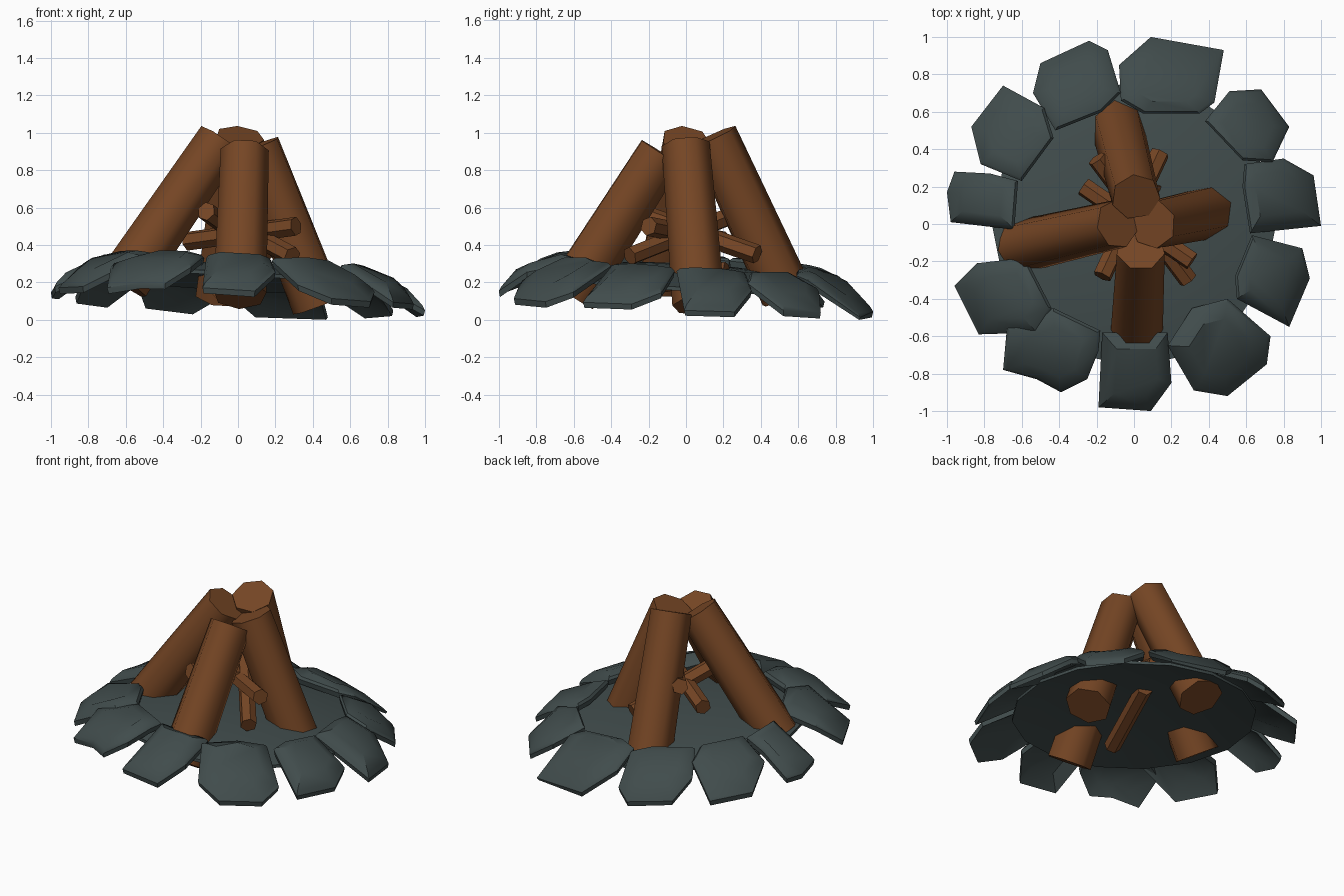
import bpy, bmesh, math
from mathutils import Vector

if "Cube" in bpy.data.objects:
    bpy.data.objects.remove(bpy.data.objects["Cube"])


def material(name, rgb):
    m = bpy.data.materials.new(name)
    m.diffuse_color = (*rgb, 1)
    m.use_nodes = True
    m.node_tree.nodes["Principled BSDF"].inputs["Base Color"].default_value = m.diffuse_color
    return m


STONE = material("slate grey", (0.052, 0.072, 0.072))
WOOD = material("bark brown", (0.18, 0.061, 0.018))


def loft(name, rings, mat, angle):
    """Skin closed rings of points, cap both ends, smooth below an angle."""
    bm = bmesh.new()
    vs = [[bm.verts.new(p) for p in r] for r in rings]
    n = len(vs[0])
    for a, b in zip(vs, vs[1:]):
        for i in range(n):
            j = (i + 1) % n
            bm.faces.new((a[i], a[j], b[j], b[i]))
    bm.faces.new(vs[0][::-1])
    bm.faces.new(vs[-1])
    bmesh.ops.recalc_face_normals(bm, faces=bm.faces)
    for f in bm.faces:
        f.smooth = True
    me = bpy.data.meshes.new(name)
    bm.to_mesh(me)
    bm.free()
    me.set_sharp_from_angle(angle=math.radians(angle))
    me.materials.append(mat)
    bpy.context.collection.objects.link(bpy.data.objects.new(name, me))


def pole(name, a, b, ra, rb, sides, turn):
    a, b = Vector(a), Vector(b)
    d = (b - a).normalized()
    u = d.cross(Vector((0, 0, 1))).normalized()
    w = d.cross(u)
    ang = [turn + 2 * math.pi * i / sides for i in range(sides)]
    rings = [[c + (u * math.cos(t) + w * math.sin(t)) * r for t in ang]
             for c, r in ((a, ra), (b, rb))]
    loft(name, rings, WOOD, 55)


# the whole hearth leans a little toward +x and +y
def lean(x, y):
    return -0.055 * x - 0.055 * y


# ash bed: a thin shallow dome, hollow below
def bed_ring(r, z):
    pts = [(r * math.cos(math.pi * i / 8), r * math.sin(math.pi * i / 8)) for i in range(16)]
    return [(x, y, z + lean(x, y)) for x, y in pts]


DOME = [(0.12, 0.295), (0.38, 0.28), (0.6, 0.25), (0.76, 0.215)]
loft("ash_bed", [bed_ring(r, z - 0.02) for r, z in DOME] +
     [bed_ring(r, z) for r, z in reversed(DOME)], STONE, 30)

# radial height profile shared by the stones
PROFILE = [(0.0, 0.25), (0.45, 0.26), (0.55, 0.29), (0.65, 0.305), (0.78, 0.28),
           (0.88, 0.225), (1.0, 0.115), (1.1, 0.085)]


def height(x, y):
    r = math.hypot(x, y)
    for (r0, z0), (r1, z1) in zip(PROFILE, PROFILE[1:]):
        if r <= r1:
            return z0 + (z1 - z0) * (r - r0) / (r1 - r0) + lean(x, y)
    return PROFILE[-1][1] + lean(x, y)


# curved slab stones, as outlines seen from above
STONES = [
    [(-.08, .85), (.09, 1.0), (.48, .93), (.43, .65), (.35, .59), (.05, .59), (-.07, .66)],
    [(-.54, .70), (-.50, .86), (-.24, .98), (-.14, .93), (-.07, .70), (-.17, .60), (-.42, .50)],
    [(-.87, .52), (-.70, .74), (-.48, .62), (-.43, .46), (-.60, .23), (-.82, .32)],
    [(-1.0, .17), (-.96, .28), (-.77, .27), (-.62, .23), (-.64, -.03), (-.98, .01)],
    [(-.96, -.33), (-.84, -.21), (-.58, -.18), (-.44, -.45), (-.52, -.58), (-.83, -.59)],
    [(-.70, -.78), (-.68, -.56), (-.43, -.45), (-.18, -.57), (-.19, -.68), (-.25, -.83), (-.39, -.90), (-.52, -.83)],
    [(-.17, -.58), (.18, -.58), (.20, -.85), (.09, -1.0), (-.19, -.98)],
    [(.18, -.65), (.31, -.45), (.50, -.40), (.73, -.60), (.71, -.75), (.50, -.92), (.32, -.89)],
    [(.63, -.06), (.90, -.13), (.94, -.29), (.83, -.55), (.55, -.40), (.54, -.28)],
    [(.59, .32), (.80, .35), (.96, .26), (1.0, -.01), (.62, -.05), (.58, .20)],
    [(.38, .55), (.51, .71), (.68, .72), (.83, .52), (.74, .33), (.58, .34)],
]
# (scale toward middle, height offset) from underside to top
LAYERS = [(0.6, -0.025), (0.97, -0.045), (1.0, -0.01), (0.93, 0.005), (0.6, 0.02)]
for k, outline in enumerate(STONES):
    cx = sum(p[0] for p in outline) / len(outline)
    cy = sum(p[1] for p in outline) / len(outline)
    rings = []
    for s, dz in LAYERS:
        pts = [(cx + (x - cx) * s, cy + (y - cy) * s) for x, y in outline]
        rings.append([(x, y, max(0.0, height(x, y) + dz)) for x, y in pts])
    loft(f"ring_stone_{k + 1}", rings, STONE, 35)

# four leaning logs, a little thicker at the foot
pole("log_left", (-.61, -.12, .20), (-.09, .0, .96), .145, .132, 7, 0.2)
pole("log_right", (.43, .07, .08), (.10, 0, .93), .145, .132, 7, 0.4)
pole("log_back", (-.09, .535, .13), (.01, .145, .98), .145, .132, 7, 0.1)
pole("log_front", (.01, -.62, .135), (.035, -.135, .895), .145, .132, 7, 0.75)

# kindling
STICKS = [((-.20, .35, .60), (.29, -.30, .34)), ((-.17, -.28, .58), (.14, .38, .35)),
          ((-.27, .20, .42), (.31, -.20, .50)), ((.10, .22, .26), (-.10, -.33, .16))]
for k, (a, b) in enumerate(STICKS):
    pole(f"kindling_{k + 1}", a, b, .052, .052, 6, 0.3)
